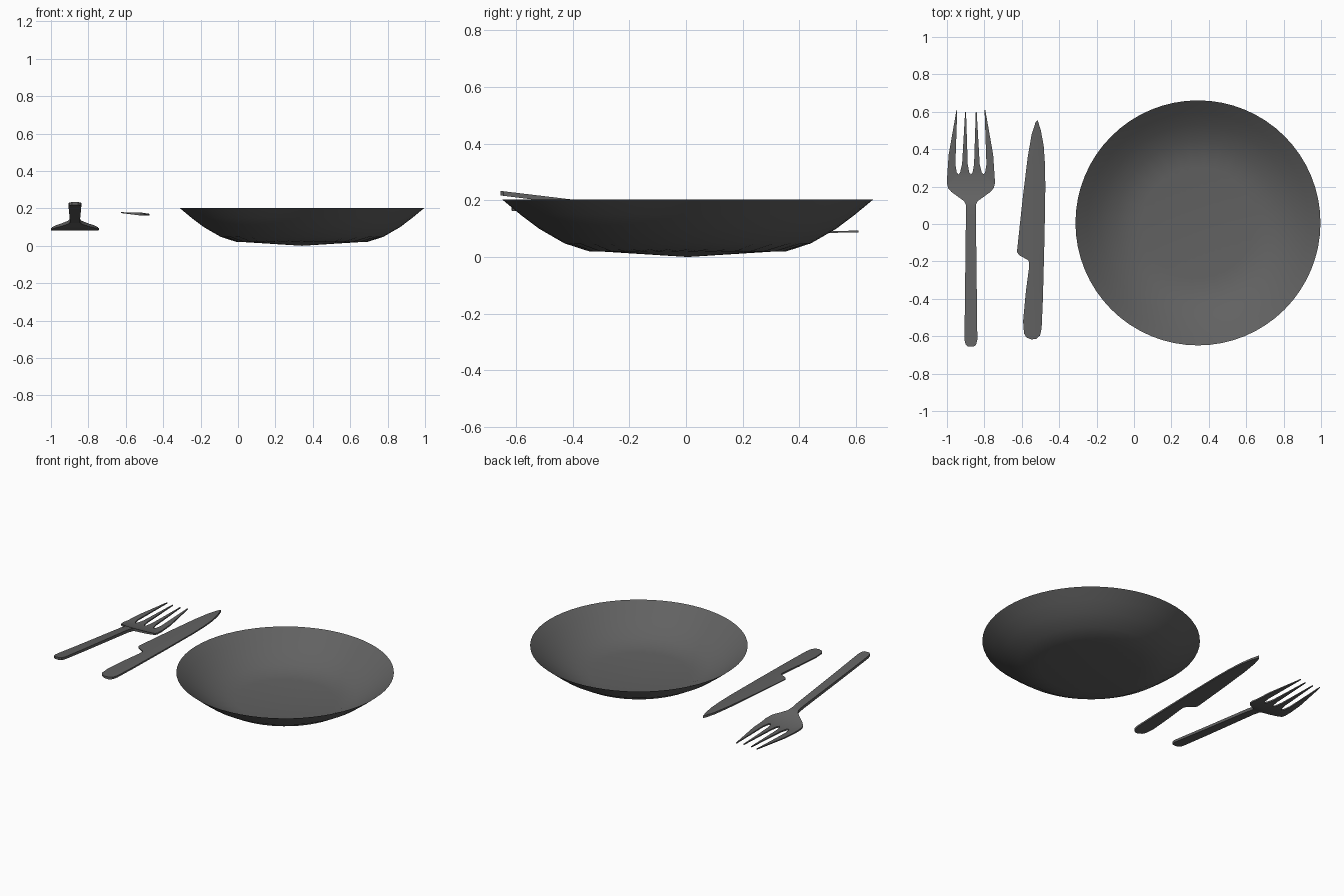
import bpy, bmesh, math

if "Cube" in bpy.data.objects:
    bpy.data.objects.remove(bpy.data.objects["Cube"])

grey = bpy.data.materials.new("dark grey")
grey.diffuse_color = (0.12, 0.12, 0.12, 1)
grey.use_nodes = True
grey.node_tree.nodes["Principled BSDF"].inputs["Base Color"].default_value = grey.diffuse_color


def finish(bm, name, angle):
    bmesh.ops.recalc_face_normals(bm, faces=bm.faces)
    me = bpy.data.meshes.new(name)
    bm.to_mesh(me)
    bm.free()
    me.materials.append(grey)
    ob = bpy.data.objects.new(name, me)
    bpy.context.collection.objects.link(ob)
    bpy.ops.object.select_all(action='DESELECT')
    ob.select_set(True)
    bpy.context.view_layer.objects.active = ob
    bpy.ops.object.shade_smooth_by_angle(angle=math.radians(angle))
    return ob


def interp(table, v):
    for (a, p), (b, q) in zip(table, table[1:]):
        if v <= b:
            return p + (q - p) * max(0, (v - a) / (b - a))
    return table[-1][1]


def flat_part(name, outline, cuts, height, half):
    """Extrude an outline, sliced at the cuts, then bend and taper it."""
    bm = bmesh.new()
    bm.faces.new([bm.verts.new((x, y, 0)) for x, y in outline])
    for axis, value in cuts:
        co, no = [0, 0, 0], [0, 0, 0]
        co[axis], no[axis] = value, 1
        bmesh.ops.bisect_plane(bm, geom=bm.verts[:] + bm.edges[:] + bm.faces[:],
                               plane_co=co, plane_no=no, dist=1e-5)
    bmesh.ops.triangulate(bm, faces=bm.faces[:])
    ext = bmesh.ops.extrude_face_region(bm, geom=bm.faces[:])
    top = {e for e in ext["geom"] if isinstance(e, bmesh.types.BMVert)}
    for v in bm.verts:
        x, y = v.co.x, v.co.y
        v.co.z = height(x, y) + half(x, y) * (1 if v in top else -1)
    return finish(bm, name, 30)


# Plate: a thin lathed bowl with a fluted ring around its shallow base
SEG = 64
profile = [(0.30, 0.019, 0), (0.35, 0.023, 0.003), (0.435, 0.048, 0.0),
           (0.525, 0.10, 0), (0.59, 0.149, 0), (0.655, 0.203, 0)]
bm = bmesh.new()
rings = []
for r, z, wave in profile:
    rings.append([bm.verts.new((0.342 + r * math.cos(2 * math.pi * i / SEG),
                                0.006 + r * math.sin(2 * math.pi * i / SEG),
                                z + wave * (-1) ** i)) for i in range(SEG)])
centre = bm.verts.new((0.342, 0.006, 0.0))
for i in range(SEG):
    j = (i + 1) % SEG
    bm.faces.new((centre, rings[0][i], rings[0][j]))
    for a, b in zip(rings, rings[1:]):
        bm.faces.new((a[i], b[i], b[j], a[j]))
plate = finish(bm, "plate", 15)
# Keep the bowl's inside as the front of the sheet
if plate.data.polygons[0].normal.z < 0:
    plate.data.flip_normals()

# Fork: right half of the outline, from the handle end to the middle slot
half_fork = [(0.016, -0.655), (0.028, -0.645), (0.034, -0.62), (0.034, -0.58),
             (0.026, 0.10), (0.036, 0.122), (0.105, 0.172), (0.122, 0.192),
             (0.129, 0.22), (0.119, 0.37), (0.077, 0.61), (0.072, 0.61),
             (0.054, 0.33), (0.058, 0.285), (0.067, 0.267), (0.076, 0.267)]
# Tines: outer tine, slot, inner tine, middle slot
half_fork = half_fork[:11] + [(0.073, 0.61), (0.083, 0.32), (0.076, 0.275),
                              (0.067, 0.265), (0.058, 0.275), (0.047, 0.32),
                              (0.031, 0.60), (0.026, 0.60), (0.017, 0.32),
                              (0.009, 0.275), (0.0, 0.265)]
FX = -0.872
outline = [(FX + x, y) for x, y in half_fork]
outline += [(FX - x, y) for x, y in reversed(half_fork[:-1])]
bend = [(-0.66, 0.226), (-0.4, 0.194), (0.05, 0.142), (0.11, 0.131),
        (0.15, 0.111), (0.2, 0.091), (0.27, 0.086), (0.4, 0.087), (0.61, 0.090)]
thick = [(-0.66, 0.008), (0.1, 0.010), (0.2, 0.005), (0.61, 0.003)]
flat_part("fork", outline, [(1, y) for y, _ in bend[1:-1]],
          lambda x, y: interp(bend, y), lambda x, y: interp(thick, y))

# Knife: handle below, blade above with its edge on the left
knife = [(-0.515, 0.555), (-0.498, 0.50), (-0.483, 0.42), (-0.476, 0.32),
         (-0.474, 0.20), (-0.478, -0.05), (-0.487, -0.40), (-0.494, -0.56),
         (-0.503, -0.597), (-0.523, -0.614), (-0.548, -0.617), (-0.575, -0.607),
         (-0.588, -0.585), (-0.593, -0.52), (-0.578, -0.36), (-0.562, -0.24),
         (-0.560, -0.205), (-0.568, -0.192), (-0.612, -0.168), (-0.626, -0.15),
         (-0.596, 0.13), (-0.568, 0.36), (-0.547, 0.48), (-0.526, 0.545)]
edge = [(-0.63, 0.002), (-0.56, 0.006), (-0.52, 0.008), (-0.47, 0.004)]
flat_part("knife", knife,
          [(1, -0.2), (1, 0.0), (1, 0.3), (0, -0.56), (0, -0.52)],
          lambda x, y: 0.172 - 0.07 * (x + 0.55),
          lambda x, y: interp(edge, x))
